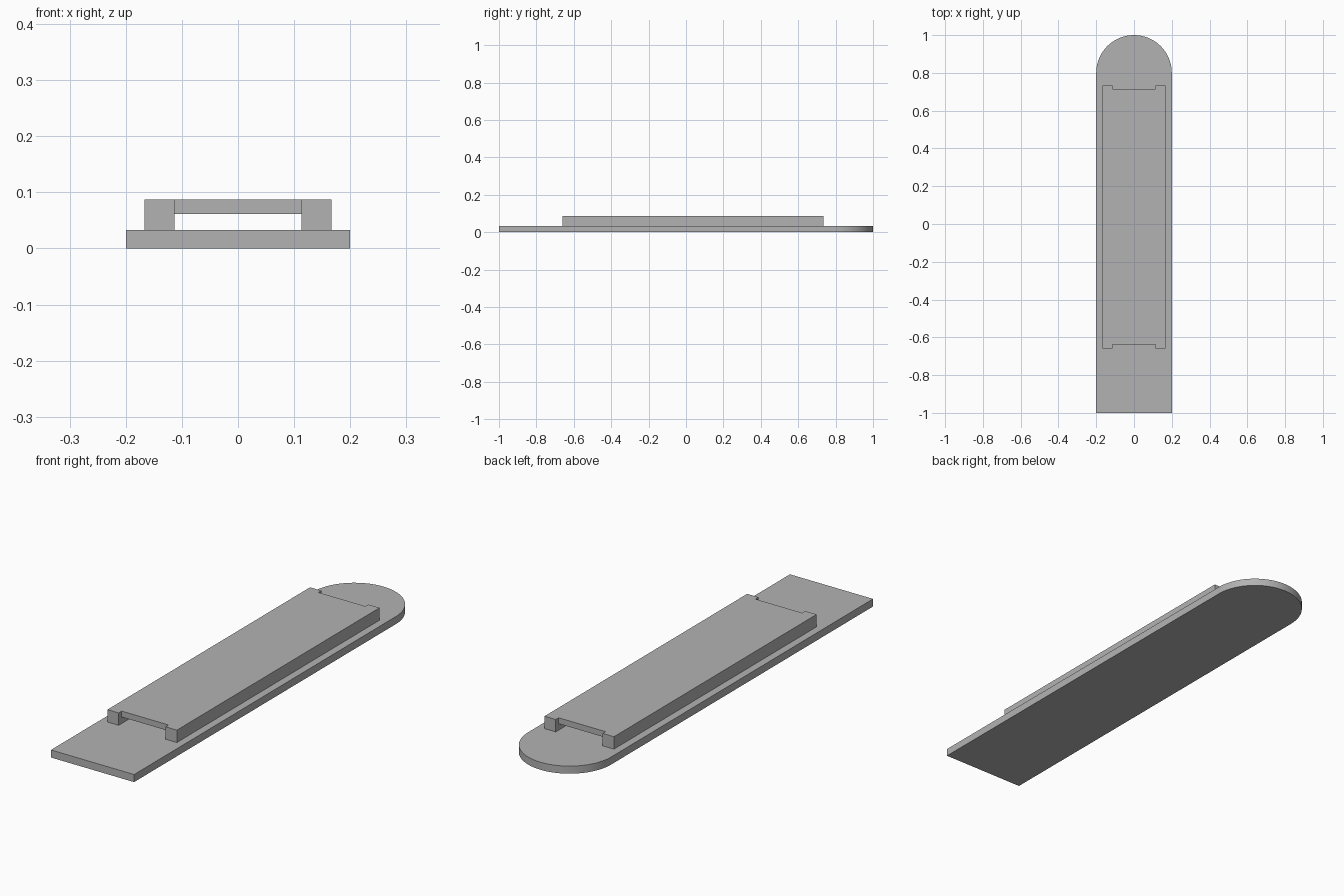
import bpy
import bmesh
from math import cos, sin, pi

cube = bpy.data.objects.get("Cube")
if cube:
    bpy.data.objects.remove(cube, do_unlink=True)

grey = bpy.data.materials.new("plain grey")
grey.use_nodes = True
colour = (0.45, 0.45, 0.45, 1)
grey.diffuse_color = colour
grey.node_tree.nodes["Principled BSDF"].inputs["Base Color"].default_value = colour


def extrude_outline(name, outline, bottom, top):
    """Prism from a counter-clockwise outline."""
    bm = bmesh.new()
    face = bm.faces.new([bm.verts.new((x, y, bottom)) for x, y in outline])
    raised = bmesh.ops.extrude_face_region(bm, geom=[face], use_keep_orig=True)
    for v in raised["geom"]:
        if isinstance(v, bmesh.types.BMVert):
            v.co.z = top
    bmesh.ops.recalc_face_normals(bm, faces=bm.faces)
    mesh = bpy.data.meshes.new(name)
    bm.to_mesh(mesh)
    bm.free()
    mesh.materials.append(grey)
    obj = bpy.data.objects.new(name, mesh)
    bpy.context.collection.objects.link(obj)
    return obj


BASE_TOP, COVER_TOP = 0.033, 0.087

# Base slab: square front end, half-round back end
R, STEPS = 0.2, 48
arc = [(R * cos(pi * i / STEPS), 1 - R + R * sin(pi * i / STEPS)) for i in range(STEPS + 1)]
base = extrude_outline("base_slab", [(-R, -1), (R, -1)] + arc, 0, BASE_TOP)

# Raised cover: side rails run slightly past the middle panel at both ends
outer, inner = 0.167, 0.113
rail_front, rail_back = -0.659, 0.734
panel_front, panel_back = -0.638, 0.714
right_half = [(inner, panel_front), (inner, rail_front), (outer, rail_front),
              (outer, rail_back), (inner, rail_back), (inner, panel_back)]
left_half = [(-x, y) for x, y in reversed(right_half)]
cover = extrude_outline("raised_cover", right_half + left_half, BASE_TOP, COVER_TOP)

# Open channel beneath the panel
cutter = extrude_outline("channel_cutter",
                         [(-inner, -0.9), (inner, -0.9), (inner, 0.9), (-inner, 0.9)],
                         0, 0.061)
cutter.hide_render = True
cut = cover.modifiers.new("channel", "BOOLEAN")
cut.operation = "DIFFERENCE"
cut.solver = "EXACT"
cut.object = cutter
bpy.context.view_layer.objects.active = cover
bpy.ops.object.modifier_apply(modifier=cut.name)
bpy.data.objects.remove(cutter, do_unlink=True)

# Smooth the rounded end, keep the hard edges
for obj in bpy.context.selected_objects:
    obj.select_set(False)
base.select_set(True)
bpy.context.view_layer.objects.active = base
bpy.ops.object.shade_smooth_by_angle()
